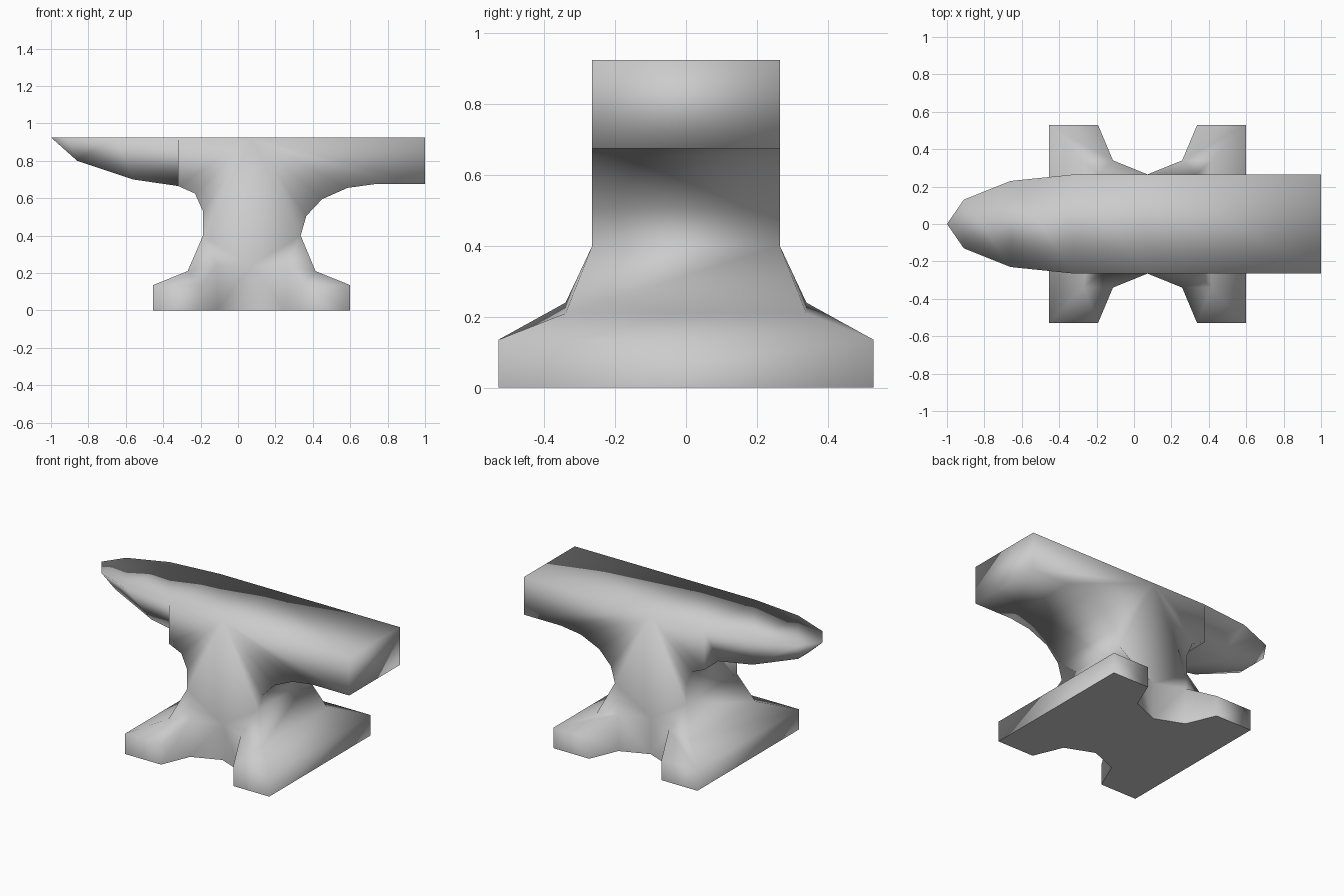
import bpy, bmesh

if "Cube" in bpy.data.objects:
    bpy.data.objects.remove(bpy.data.objects["Cube"])

bm = bmesh.new()
cache = {}
TOP, W, CX = 0.925, 0.265, 0.0725


def vert(p):
    key = tuple(round(c, 4) for c in p)
    if key not in cache:
        cache[key] = bm.verts.new(key)
    return cache[key]


def face(pts):
    bm.faces.new([vert(p) for p in pts])


def flip(p):
    return (p[0], -p[1], p[2])


def pair(*pts):
    """A face on the +y side and its mirror on the -y side."""
    face(pts)
    face([flip(p) for p in reversed(pts)])


def across(path):
    """Quads (or an end triangle) joining a path to its mirror across y = 0."""
    for p, q in zip(path, path[1:]):
        pts = [p, q, flip(q), flip(p)]
        face(list(dict.fromkeys(pts)))


# Key points on the body
top_mid, top_left, top_heel = (CX, W, TOP), (-0.32, W, TOP), (1, W, TOP)
notch = (CX, W, 0.24)
left = [(x, W, z) for x, z in
        [(-0.32, 0.665), (-0.23, 0.625), (-0.187, 0.53), (-0.187, 0.40)]]
right = [(x, W, z) for x, z in
         [(1, 0.675), (0.73, 0.675), (0.585, 0.655), (0.45, 0.595),
          (0.365, 0.505), (0.335, 0.40)]]

# Body sides: fans from the middle of the top edge
for outline in ([top_left] + left + [notch], [top_heel] + right + [notch]):
    for p, q in zip(outline, outline[1:]):
        pair(top_mid, p, q)
across([top_heel] + right)
across(left[1:])

# Horn
tip = (-1, 0, TOP)
upper = [tip, (-0.91, 0.13, TOP), (-0.66, 0.23, TOP), top_left]
lower = [tip, (-0.86, 0.055, 0.80), (-0.56, 0.105, 0.70), (-0.32, 0.12, 0.665)]
for i in range(3):
    pair(*dict.fromkeys([upper[i], upper[i + 1], lower[i + 1], lower[i]]))
across(upper + [top_mid, top_heel])
across(lower)
pair(top_left, left[0], lower[-1])
pair(lower[-1], left[0], left[1])
across([lower[-1], left[1]])

# Four feet, spreading from the waist on both ends
bottom = []
for s, waist in ((-1, left[-1]), (1, right[-1])):
    def at(dx, y, z):
        return (CX + s * dx, y, z)
    rim = [at(0.5275, 0.53, 0.135), at(0.265, 0.53, 0.135), at(0.185, 0.34, 0.24), notch]
    ground = [(p[0], p[1], 0) for p in rim]
    knee = at(0.342, 0.34, 0.21)
    pair(rim[0], rim[1], rim[2], knee)
    pair(knee, rim[2], notch, waist)
    for i in range(3):
        pair(rim[i], rim[i + 1], ground[i + 1], ground[i])
    across([waist, knee, rim[0], ground[0]])
    bottom.append(ground)
half = bottom[0] + bottom[1][-2::-1]
face(half + [flip(p) for p in reversed(half)])

bmesh.ops.recalc_face_normals(bm, faces=bm.faces)

# Smooth shading with a crisp underside edge
for f in bm.faces:
    f.smooth = True
for e in bm.edges:
    if all(v.co.z < 0.001 for v in e.verts):
        e.smooth = False

mesh = bpy.data.meshes.new("anvil")
bm.to_mesh(mesh)
bm.free()
bpy.context.collection.objects.link(bpy.data.objects.new("anvil", mesh))
